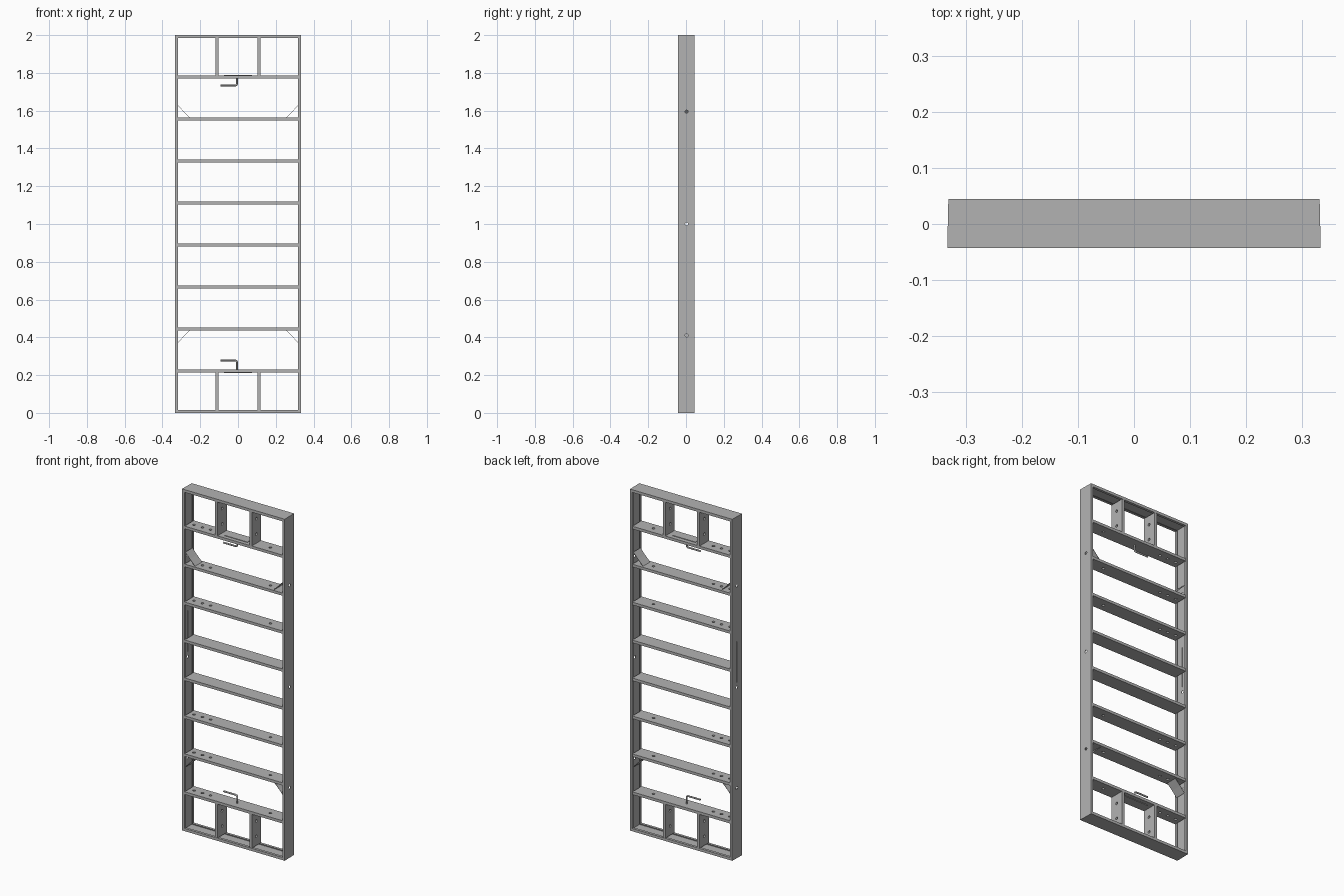
import bpy, bmesh, math
from mathutils import Matrix

if "Cube" in bpy.data.objects:
    bpy.data.objects.remove(bpy.data.objects["Cube"])

steel = bpy.data.materials.new("steel grey")
steel.diffuse_color = (0.45, 0.45, 0.45, 1)
steel.use_nodes = True
steel.node_tree.nodes["Principled BSDF"].inputs["Base Color"].default_value = steel.diffuse_color

W, H = 0.333, 2.0          # half width and height of the frame
Y0, Y1 = -0.043, 0.045     # front and back planes
T = 0.016                  # member thickness


def finish(name, bm, helper=False):
    bmesh.ops.recalc_face_normals(bm, faces=bm.faces)
    me = bpy.data.meshes.new(name)
    bm.to_mesh(me)
    bm.free()
    me.materials.append(steel)
    ob = bpy.data.objects.new(name, me)
    bpy.context.collection.objects.link(ob)
    if helper:
        ob.hide_render = True
        ob.hide_viewport = True
        ob.display_type = 'WIRE'
    return ob


def add_box(bm, x0, x1, y0, y1, z0, z1):
    m = Matrix.Translation(((x0 + x1) / 2, (y0 + y1) / 2, (z0 + z1) / 2))
    m = m @ Matrix.Diagonal((x1 - x0, y1 - y0, z1 - z0, 1))
    bmesh.ops.create_cube(bm, size=1, matrix=m)


def box(name, *dims):
    bm = bmesh.new()
    add_box(bm, *dims)
    return finish(name, bm)


def add_rod(bm, centre, r, length, axis):
    rot = Matrix.Rotation(math.pi / 2, 4, 'Y') if axis == 'X' else Matrix()
    bmesh.ops.create_cone(bm, cap_ends=True, segments=12, radius1=r, radius2=r,
                          depth=length, matrix=Matrix.Translation(centre) @ rot)


def cut(ob, cutter):
    mod = ob.modifiers.new("holes", 'BOOLEAN')
    mod.operation = 'DIFFERENCE'
    mod.solver = 'EXACT'
    mod.object = cutter


# Hole cutters
bm = bmesh.new()
for x in (-0.285, -0.23, -0.178, 0.21):
    add_rod(bm, (x, 0, 1), 0.008, 2.2, 'Z')
rung_cutter = finish("rung_hole_cutter", bm, True)

bm = bmesh.new()
for z in (0.07, 0.16, 1.84, 1.93):
    add_rod(bm, (0, 0, z), 0.008, 0.4, 'X')
stud_cutter = finish("stud_hole_cutter", bm, True)

bm = bmesh.new()
for z in (0.41, 1.0, 1.595):
    add_rod(bm, (0, 0.003, z), 0.008, 0.8, 'X')
add_box(bm, -0.36, -0.31, 0.001, 0.005, 1.03, 1.27)
frame_cutter = finish("frame_hole_cutter", bm, True)

# Outer frame: lipped channel, open inwards, swept around the rectangle
profile = [(0, Y0), (0.002, Y1), (T, Y1), (T, 0.030), (0.013, 0.030), (0.013, 0.042),
           (0.004, 0.042), (0.004, -0.040), (0.013, -0.040), (0.013, -0.028),
           (T, -0.028), (T, Y0)]
bm = bmesh.new()
rings = []
for sx, top in ((-1, 0), (1, 0), (1, 1), (-1, 1)):
    ring = []
    for d, y in profile:
        dz = 0 if d < 0.003 else d      # ends stay square, sides taper slightly
        ring.append(bm.verts.new((sx * (W - d), y, H - dz if top else dz)))
    rings.append(ring)
n = len(profile)
for i in range(4):
    a, b = rings[i], rings[(i + 1) % 4]
    for j in range(n):
        k = (j + 1) % n
        bm.faces.new((a[j], a[k], b[k], b[j]))
frame = finish("outer_frame", bm)
cut(frame, frame_cutter)

# Rungs, evenly dividing the height in nine; the middle two are plain
for k in range(1, 9):
    z = H * k / 9
    rung = box(f"rung_{k}", -W + T, W - T, Y0 + 0.001, Y1 - 0.001, z - T / 2, z + T / 2)
    if k not in (4, 5):
        cut(rung, rung_cutter)

# Short studs in the end bays
for end, z0, z1 in (("lower", T, H / 9 - T / 2), ("upper", H * 8 / 9 + T / 2, H - T)):
    for side, x in (("left", -0.111), ("right", 0.111)):
        stud = box(f"{end}_{side}_stud", x - T / 2, x + T / 2, Y0 + 0.001, Y1 - 0.001, z0, z1)
        cut(stud, stud_cutter)

# Diagonal corner gussets
for sx, side in ((-1, "left"), (1, "right")):
    for up, end in ((0, "lower"), (1, "upper")):
        zs = lambda z: z if up else H - z
        bm = bmesh.new()
        pts = [(0.318, 1.630), (0.257, 1.563), (0.253, 1.563), (0.318, 1.625)]
        pts = [(0.318, 1.630), (0.259, 1.564), (0.255, 1.564), (0.318, 1.626)]
        vs = [bm.verts.new((sx * x, -0.033, zs(z))) for x, z in pts]
        f = bm.faces.new(vs)
        ext = bmesh.ops.extrude_face_region(bm, geom=[f])
        moved = [v for v in ext["geom"] if isinstance(v, bmesh.types.BMVert)]
        bmesh.ops.translate(bm, verts=moved, vec=(0, 0.066, 0))
        finish(f"{end}_{side}_gusset", bm)

# Bent rod handles on the end rungs
for end, z0, z1 in (("lower", 0.228, 0.277), ("upper", 1.772, 1.733)):
    cu = bpy.data.curves.new(f"{end}_handle", 'CURVE')
    cu.dimensions = '3D'
    cu.bevel_depth = 0.005
    cu.bevel_resolution = 2
    cu.use_fill_caps = True
    s = 0.008 if z1 > z0 else -0.008
    path = [(-0.005, z0), (-0.005, z1 - s), (-0.008, z1 - s / 4), (-0.014, z1), (-0.093, z1)]
    sp = cu.splines.new('POLY')
    sp.points.add(len(path) - 1)
    for p, (x, z) in zip(sp.points, path):
        p.co = (x, 0, z, 1)
    cu.materials.append(steel)
    ob = bpy.data.objects.new(f"{end}_handle", cu)
    bpy.context.collection.objects.link(ob)

# Thin backing plates at the handle rungs
box("lower_backing_plate", -0.075, 0.075, -0.02, 0.02, 0.211, 0.2145)
box("upper_backing_plate", -0.075, 0.075, -0.02, 0.02, 1.7855, 1.789)
